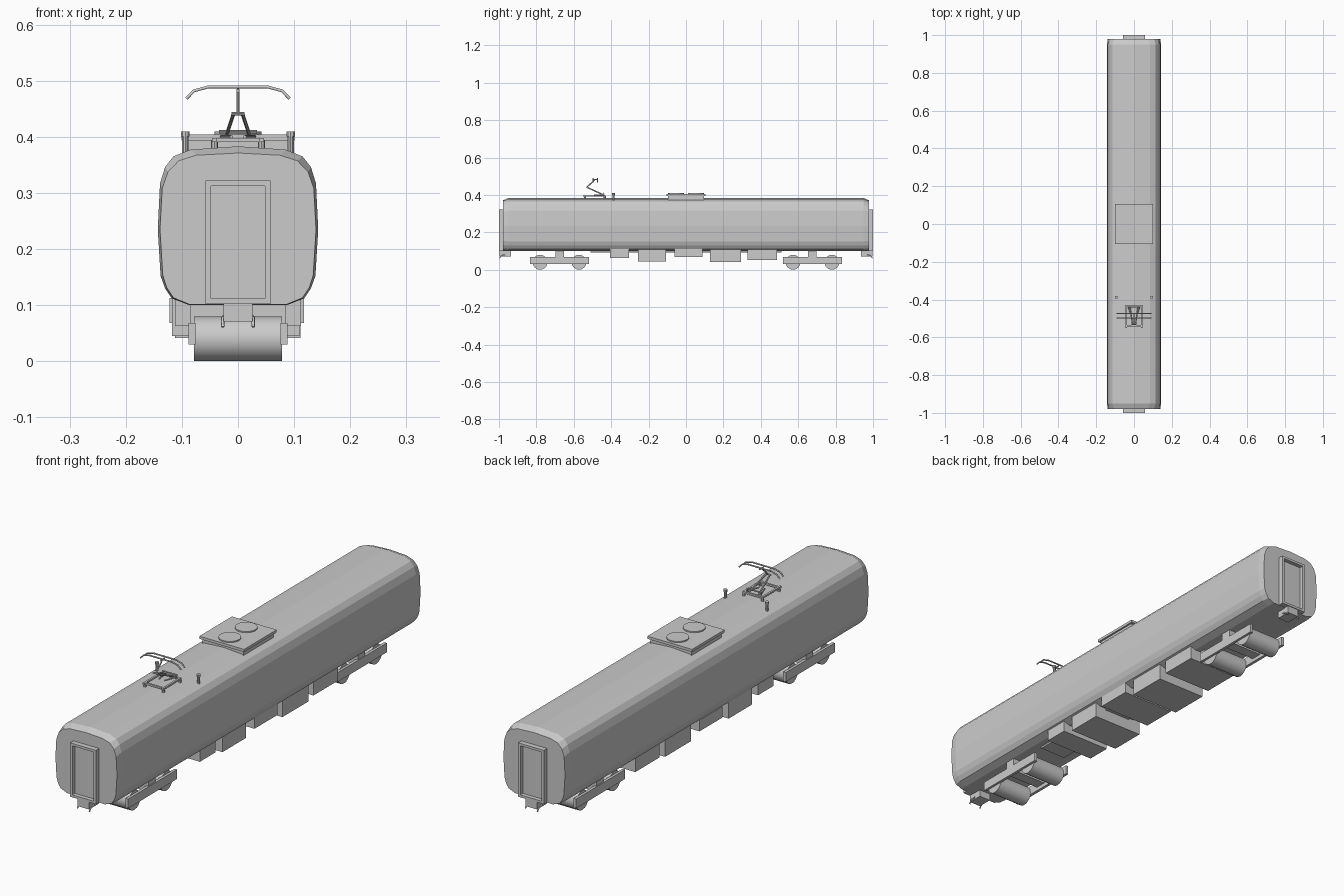
import bpy, bmesh, math
from mathutils import Vector

if "Cube" in bpy.data.objects:
    bpy.data.objects.remove(bpy.data.objects["Cube"])


def finish(name, bm):
    bmesh.ops.recalc_face_normals(bm, faces=bm.faces)
    me = bpy.data.meshes.new(name)
    bm.to_mesh(me)
    bm.free()
    ob = bpy.data.objects.new(name, me)
    bpy.context.collection.objects.link(ob)
    return ob


def add_box(bm, x0, x1, y0, y1, z0, z1):
    vs = bmesh.ops.create_cube(bm, size=1)['verts']
    for v in vs:
        v.co = Vector(((x0 + x1) / 2 + v.co.x * (x1 - x0),
                       (y0 + y1) / 2 + v.co.y * (y1 - y0),
                       (z0 + z1) / 2 + v.co.z * (z1 - z0)))
    return vs


def box(name, *dims):
    bm = bmesh.new()
    add_box(bm, *dims)
    return finish(name, bm)


def rod(name, a, b, r, sides=8):
    a, b = Vector(a), Vector(b)
    bm = bmesh.new()
    vs = bmesh.ops.create_cone(bm, cap_ends=True, segments=sides, radius1=r,
                               radius2=r, depth=(b - a).length)['verts']
    q = (b - a).to_track_quat('Z', 'Y')
    for v in vs:
        v.co = q @ v.co + (a + b) / 2
    return finish(name, bm)


def tube(name, pts, r):
    cu = bpy.data.curves.new(name, 'CURVE')
    cu.dimensions = '3D'
    cu.bevel_depth = r
    cu.bevel_resolution = 1
    cu.use_fill_caps = True
    sp = cu.splines.new('POLY')
    sp.points.add(len(pts) - 1)
    for p, co in zip(sp.points, pts):
        p.co = (*co, 1)
    ob = bpy.data.objects.new(name, cu)
    bpy.context.collection.objects.link(ob)
    return ob


# Carriage shell: half profile mirrored, lofted through four rings
half = [(0, .100), (.087, .100), (.118, .112), (.130, .130), (.138, .152),
        (.143, .235), (.139, .317), (.130, .346), (.115, .365), (.085, .377), (0, .383)]
end_half = [(0, .101), (.086, .101), (.115, .113), (.127, .131), (.134, .153),
            (.139, .235), (.135, .308), (.125, .337), (.106, .357), (.075, .367), (0, .371)]


def ring(bm, pts, y):
    full = pts + [(-x, z) for x, z in reversed(pts[1:-1])]
    return [bm.verts.new((x, y, z)) for x, z in full]


bm = bmesh.new()
rings = [ring(bm, end_half, -.979), ring(bm, half, -.95),
         ring(bm, half, .95), ring(bm, end_half, .979)]
n = len(rings[0])
for a, b in zip(rings, rings[1:]):
    for i in range(n):
        j = (i + 1) % n
        bm.faces.new((a[i], a[j], b[j], b[i]))
bm.faces.new(rings[0])
bm.faces.new(rings[-1])
finish("carriage_body", bm)

for s, end in ((-1, "front"), (1, "rear")):
    # Gangway frame with recessed door
    bm = bmesh.new()
    add_box(bm, -.058, .058, *sorted((s * .97, s * 1.0)), .102, .322)
    bm.normal_update()
    face = next(f for f in bm.faces if f.normal.y * s > .9)
    bmesh.ops.inset_region(bm, faces=[face], thickness=.014)
    ext = bmesh.ops.extrude_discrete_faces(bm, faces=[face])['faces'][0]
    bmesh.ops.translate(bm, verts=ext.verts, vec=(0, -s * .017, 0))
    finish(end + "_gangway", bm)

    # Coupler and air hoses
    box(end + "_coupler", -.026, .026, *sorted((s * .935, s * .997)), .071, .104)
    for x in (-.027, .027):
        tube(end + "_air_hose", [(x, s * .965, .079), (x, s * .982, .077),
                                 (x, s * .993, .069), (x, s * .997, .061)], .003)

    # Bogie
    yc = s * .676
    for x in (-1, 1):
        box(end + "_bogie_side_beam", *sorted((x * .076, x * .088)),
            yc - .158, yc + .158, .030, .068)
    box(end + "_bogie_bolster", -.085, .085, yc - .023, yc + .023, .045, .106)
    for dy in (-.104, .104):
        w = rod(end + "_wheelset", (-.078, yc + dy, .040), (.078, yc + dy, .040), .040, 16)
        w.data.shade_smooth()
        w.data.set_sharp_from_angle(angle=math.radians(40))

# Equipment under the floor
box("floor_rail", -.06, .06, -.51, .51, .093, .104)
for i, (x0, x1, y0, y1, z0) in enumerate([
        (-.112, .112, -.406, -.305, .063), (-.118, .110, -.257, -.107, .045),
        (-.122, .118, -.062, .087, .068), (-.112, .111, .128, .295, .041),
        (-.112, .110, .330, .487, .052)]):
    box(f"equipment_box_{i + 1}", x0, x1, y0, y1, z0, .113)

# Roof cooling unit
box("cooling_unit_base", -.093, .093, -.097, .097, .365, .395)
box("cooling_unit_lid", -.101, .101, -.105, .105, .393, .404)
for y in (-.053, .053):
    rod("cooling_fan", (0, y, .402), (0, y, .409), .042, 20)

# Roof insulators
for x in (-.094, .094):
    rod("roof_insulator", (x, -.388, .365), (x, -.388, .409), .006, 10)
    rod("roof_insulator_cap", (x, -.388, .400), (x, -.388, .409), .008, 10)

# Pantograph base frame
for x in (-.042, .042):
    box("pantograph_side_bar", x - .004, x + .004, -.55, -.43, .391, .398)
    for y in (-.54, -.434):
        rod("pantograph_foot", (x, y, .375), (x, y, .394), .006, 8)
for y in (-.54, -.434):
    box("pantograph_cross_bar", -.045, .045, y - .004, y + .004, .391, .398)
rod("pantograph_pivot", (-.034, -.44, .409), (.034, -.44, .409), .003)

# Pantograph arms
for x in (-1, 1):
    rod("pantograph_lower_arm", (x * .022, -.436, .398), (x * .008, -.53, .441), .0035)
    rod("pantograph_spring", (x * .03, -.44, .400), (x * .012, -.49, .400), .003)
rod("pantograph_elbow", (-.012, -.53, .441), (.012, -.53, .441), .0035)
rod("pantograph_upper_arm", (0, -.53, .441), (0, -.485, .484), .003)
rod("pantograph_head_link", (0, -.498, .482), (0, -.474, .482), .003)

# Contact bows
for y in (-.498, -.474):
    tube("contact_bow", [(-.092, y, .468), (-.078, y, .482), (-.052, y, .489),
                         (.052, y, .489), (.078, y, .482), (.092, y, .468)], .003)
